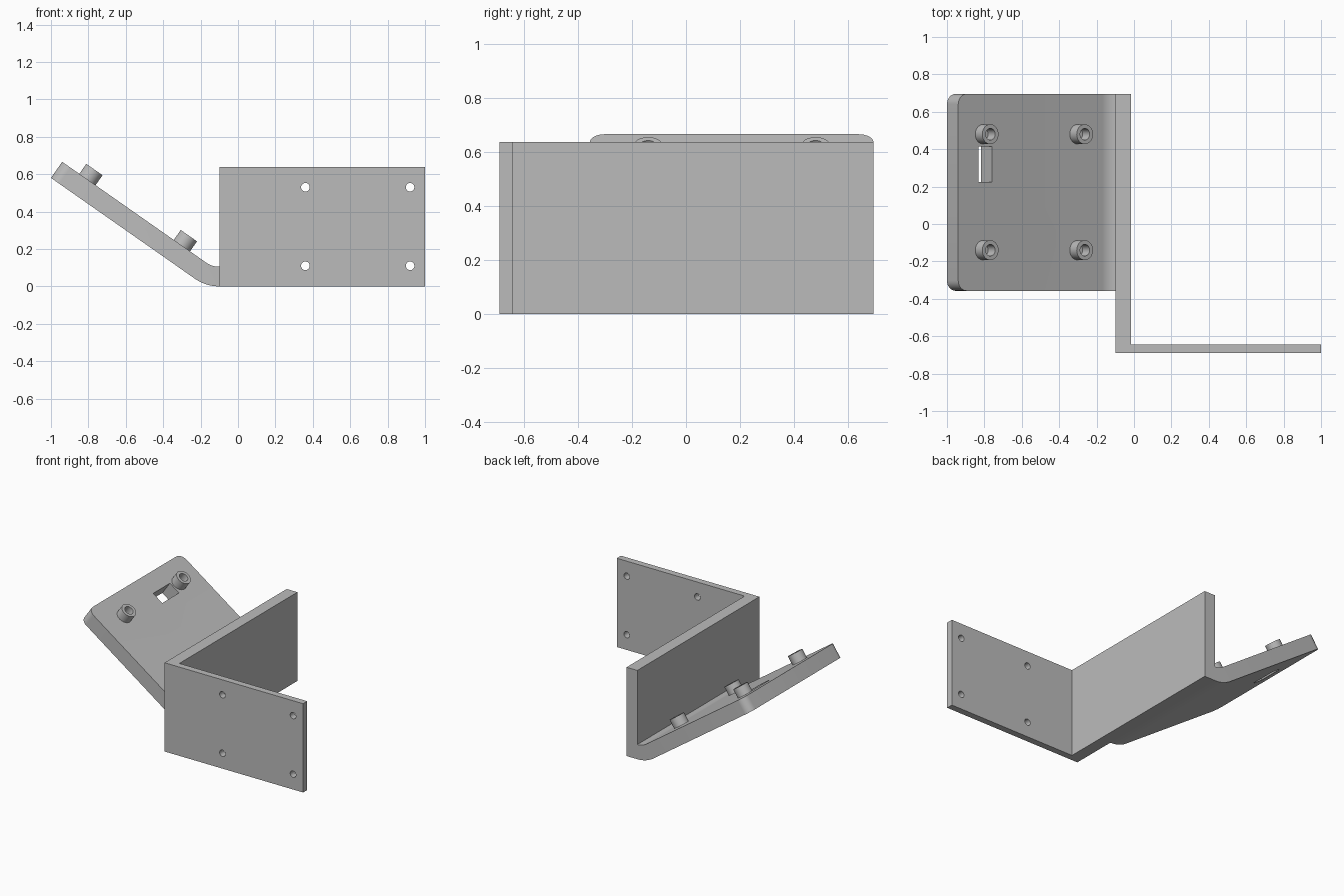
import bpy
import bmesh
from math import radians, sin, cos, tan
from mathutils import Matrix, Vector

cube = bpy.data.objects.get("Cube")
if cube:
    bpy.data.objects.remove(cube, do_unlink=True)

grey = bpy.data.materials.new("plain grey")
grey.use_nodes = True
grey.diffuse_color = (0.5, 0.5, 0.5, 1)
grey.node_tree.nodes["Principled BSDF"].inputs["Base Color"].default_value = grey.diffuse_color

TILT = radians(35)
along = Vector((-cos(TILT), 0, sin(TILT)))    # up the tray slope
normal = Vector((sin(TILT), 0, cos(TILT)))    # out of the tray top
THICK = 0.105
WALL_X = -0.1


def make_object(name, bm):
    bmesh.ops.recalc_face_normals(bm, faces=bm.faces)
    mesh = bpy.data.meshes.new(name)
    bm.to_mesh(mesh)
    bm.free()
    mesh.materials.append(grey)
    obj = bpy.data.objects.new(name, mesh)
    bpy.context.collection.objects.link(obj)
    return obj


def extruded(points, offset):
    bm = bmesh.new()
    face = bm.faces.new([bm.verts.new(p) for p in points])
    new = bmesh.ops.extrude_face_region(bm, geom=[face])["geom"]
    bmesh.ops.translate(bm, vec=offset, verts=[v for v in new if isinstance(v, bmesh.types.BMVert)])
    return bm


def cut(obj, cutter):
    mod = obj.modifiers.new("cut", "BOOLEAN")
    mod.operation = "DIFFERENCE"
    mod.solver = "EXACT"
    mod.object = cutter
    bpy.context.view_layer.objects.active = obj
    bpy.ops.object.modifier_apply(modifier=mod.name)
    bpy.data.objects.remove(cutter, do_unlink=True)


def smooth(obj):
    bpy.ops.object.select_all(action="DESELECT")
    obj.select_set(True)
    bpy.context.view_layer.objects.active = obj
    bpy.ops.object.shade_smooth_by_angle(angle=radians(30))


# L-shaped bracket: thick side wall and thin front plate
outline = [(WALL_X, -0.69), (1, -0.69), (1, -0.643), (-0.015, -0.643), (-0.015, 0.695), (WALL_X, 0.695)]
bracket = make_object("bracket_wall", extruded([(x, y, 0) for x, y in outline], (0, 0, 0.637)))

# Four screw holes through the front plate
bm = bmesh.new()
for x in (0.36, 0.92):
    for z in (0.11, 0.53):
        place = Matrix.Translation((x, -0.667, z)) @ Matrix.Rotation(radians(90), 4, "X")
        bmesh.ops.create_cone(bm, cap_ends=True, segments=32, radius1=0.023, radius2=0.023,
                              depth=0.2, matrix=place)
cut(bracket, make_object("screw_hole_cutter", bm))
smooth(bracket)

# Sloping tray with a curved bend where it leaves the wall
RADIUS = 0.228
STEPS = 10
angles = [TILT * i / STEPS for i in range(STEPS + 1)]


def bend(r):
    return [Vector((WALL_X - r * sin(a), -0.357, RADIUS - r * cos(a))) for a in angles]


low, high = bend(RADIUS), bend(RADIUS - THICK)
tip_low = low[-1] + along * ((low[-1].x + 1) / cos(TILT))
tip_high = tip_low + normal * THICK
bm = extruded(low + [tip_low, tip_high] + high[::-1], (0, 1.052, 0))
corners = [e for e in bm.edges
           if all(v.co.x < -0.9 for v in e.verts) and abs(e.verts[0].co.y - e.verts[1].co.y) < 0.01]
bmesh.ops.bevel(bm, geom=corners, offset=0.055, segments=8, profile=0.5, affect="EDGES")
tray = make_object("sloping_tray", bm)

# Frame lying on the tray top: local x up the slope, local z outward
frame = Matrix((along, normal.cross(along), normal)).transposed().to_4x4()


def on_tray(x, y):
    z = tip_high.z - (x - tip_high.x) * tan(TILT)
    return Matrix.Translation((x, y, z)) @ frame


# Rectangular slot through the tray
bm = bmesh.new()
bmesh.ops.create_cube(bm, size=1, matrix=on_tray(-0.795, 0.32) @ Matrix.Diagonal((0.088, 0.19, 0.4, 1)))
cut(tray, make_object("slot_cutter", bm))
smooth(tray)

# Four hollow standoffs
SIDES = 40
HEIGHT = 0.065
for end, x in (("upper", -0.805), ("lower", -0.3)):
    for side, y in (("front", -0.14), ("back", 0.48)):
        bm = bmesh.new()
        section = [(0.031, 0), (0.053, 0), (0.053, HEIGHT), (0.031, HEIGHT)]
        verts = [bm.verts.new((r, 0, z)) for r, z in section]
        edges = [bm.edges.new((verts[i], verts[(i + 1) % 4])) for i in range(4)]
        bmesh.ops.spin(bm, geom=verts + edges, cent=(0, 0, 0), axis=(0, 0, 1),
                       angle=radians(360), steps=SIDES)
        bmesh.ops.remove_doubles(bm, verts=bm.verts, dist=0.0005)
        bm.transform(on_tray(x, y))
        smooth(make_object(f"{end}_{side}_standoff", bm))
